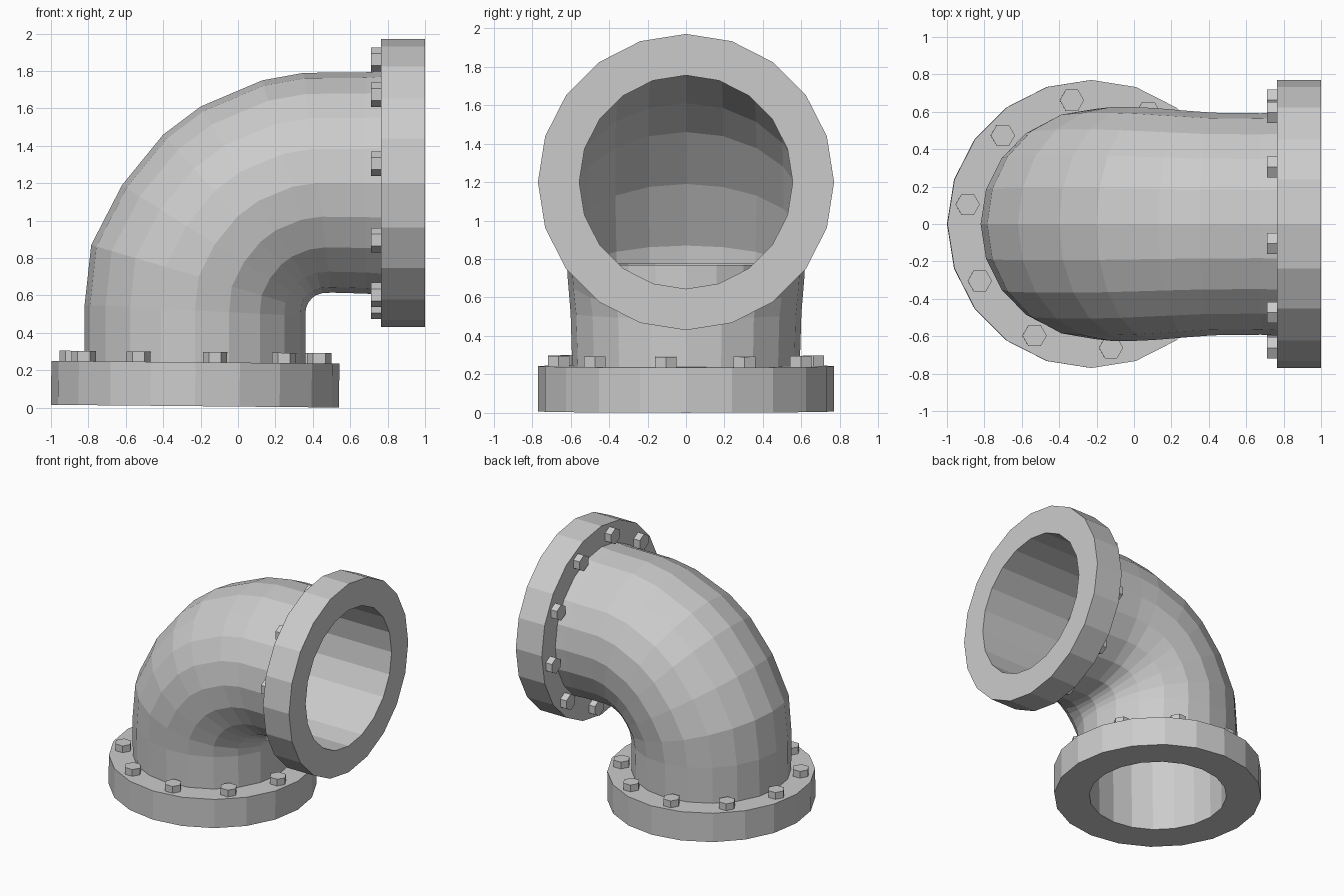
import bpy, bmesh
from math import sin, cos, radians, tau
from mathutils import Matrix, Vector

if "Cube" in bpy.data.objects:
    bpy.data.objects.remove(bpy.data.objects["Cube"])

SIDES = 20


def add_object(name, bm, matrix=Matrix()):
    bm.transform(matrix)
    bmesh.ops.recalc_face_normals(bm, faces=bm.faces)
    mesh = bpy.data.meshes.new(name)
    bm.to_mesh(mesh)
    bm.free()
    obj = bpy.data.objects.new(name, mesh)
    bpy.context.collection.objects.link(obj)
    return obj


def loft(rings):
    """Skin a list of closed rings of points with flat quads."""
    bm = bmesh.new()
    loops = [[bm.verts.new(p) for p in ring] for ring in rings]
    for a, b in zip(loops, loops[1:]):
        for i in range(SIDES):
            j = (i + 1) % SIDES
            bm.faces.new((a[i], a[j], b[j], b[i]))
    return bm


def circle(r, z):
    return [(r * cos(tau * i / SIDES), r * sin(tau * i / SIDES), z)
            for i in range(SIDES)]


def flange(name, hole, depth, matrix):
    # Thick collar with an inner sleeve running into the elbow
    thick = 0.235
    profile = [(hole, depth), (hole, 0), (0.77, 0), (0.77, thick), (hole, thick)]
    add_object(name + "_flange", loft([circle(r, z) for r, z in profile]), matrix)
    # Ten hexagonal bolt heads on the back face
    for k in range(10):
        a = radians(27 + 36 * k)
        bm = bmesh.new()
        bmesh.ops.create_circle(bm, cap_ends=True, segments=6, radius=0.065)
        face = bm.faces[:]
        # put a corner on the local x axis
        for i, v in enumerate(bm.verts):
            v.co = Vector((0.065 * cos(tau * i / 6), 0.065 * sin(tau * i / 6), 0))
        new = bmesh.ops.extrude_face_region(bm, geom=face, use_keep_orig=True)["geom"]
        top = [g for g in new if isinstance(g, bmesh.types.BMVert)]
        bmesh.ops.translate(bm, verts=top, vec=(0, 0, 0.055))
        place = Matrix.Translation((0.67 * cos(a), 0.67 * sin(a), thick))
        add_object(f"{name}_bolt_{k + 1}", bm, matrix @ place)


# Elbow stations: outer-bend x, z, inner-bend x, z, half width in y
stations = [
    (-0.82, 0.20, 0.36, 0.20, 0.59),
    (-0.82, 0.55, 0.36, 0.49, 0.60),
    (-0.785, 0.87, 0.363, 0.53, 0.615),
    (-0.62, 1.19, 0.375, 0.56, 0.625),
    (-0.40, 1.46, 0.395, 0.585, 0.625),
    (-0.20, 1.61, 0.415, 0.60, 0.62),
    (0.13, 1.75, 0.45, 0.612, 0.605),
    (0.35, 1.79, 0.50, 0.615, 0.595),
    (0.68, 1.793, 0.68, 0.61, 0.592),
    (0.78, 1.80, 0.78, 0.602, 0.597),
]
rings = []
for ox, oz, ix, iz, half in stations:
    outer, inner = Vector((ox, 0, oz)), Vector((ix, 0, iz))
    mid, arm = (outer + inner) / 2, (outer - inner) / 2
    rings.append([mid + arm * cos(tau * i / SIDES)
                  + Vector((0, half * sin(tau * i / SIDES), 0))
                  for i in range(SIDES)])
add_object("elbow_pipe", loft(rings))

# Lower flange leans very slightly; side flange faces +x
flange("lower", 0.51, 0.765,
       Matrix.Translation((-0.23, 0, 0.008)) @ Matrix.Rotation(0.0095, 4, 'Y'))
flange("side", 0.555, 0.74,
       Matrix.Translation((1.0, 0, 1.2)) @ Matrix.Rotation(radians(-90), 4, 'Y'))
